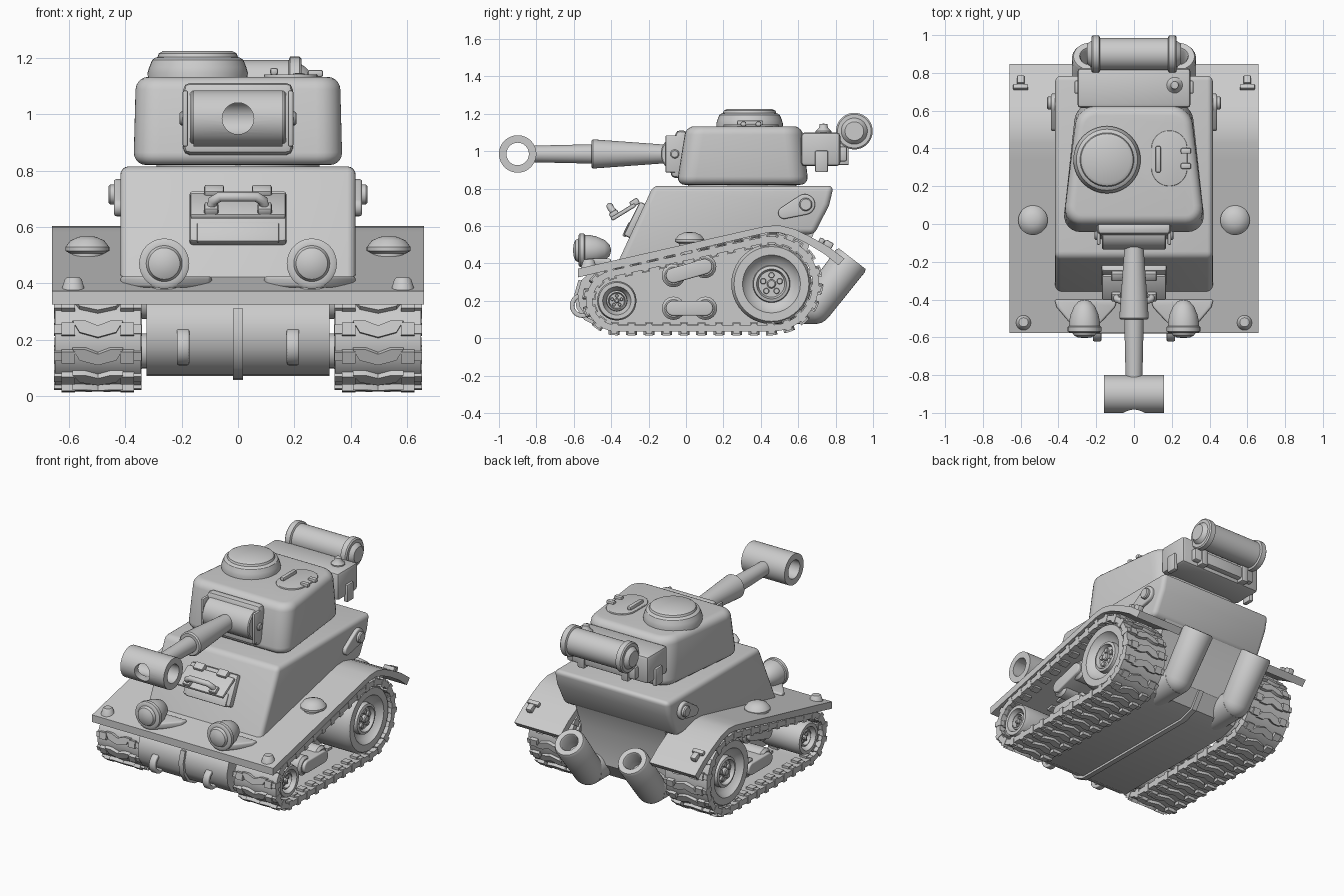
import bpy, bmesh
from math import pi, sin, cos, acos, atan2
from mathutils import Vector, Matrix, Euler

if "Cube" in bpy.data.objects:
    bpy.data.objects.remove(bpy.data.objects["Cube"])

YZ = Matrix(((0, 0, 1, 0), (1, 0, 0, 0), (0, 1, 0, 0), (0, 0, 0, 1)))  # (u,v,w) -> (w,u,v)
X, Y, Z = Vector((1, 0, 0)), Vector((0, 1, 0)), Vector((0, 0, 1))

def bevel(bm, w, seg=3, test=lambda e: True):
    es = [e for e in bm.edges if len(e.link_faces) == 2 and e.calc_face_angle() > .5 and test(e)]
    bmesh.ops.bevel(bm, geom=es, offset=w, segments=seg, profile=.5, affect='EDGES', clamp_overlap=True)

def finish(name, bm, mirror=False, bev=0, seg=3):
    bmesh.ops.recalc_face_normals(bm, faces=bm.faces[:])
    if bev:
        bevel(bm, bev, seg)
    me = bpy.data.meshes.new(name)
    bm.to_mesh(me)
    bm.free()
    ob = bpy.data.objects.new(name, me)
    bpy.context.collection.objects.link(ob)
    if mirror:
        ob.modifiers.new("mirror", 'MIRROR')
    return ob

def add_prism(bm, pts, a, b, M=YZ):
    lo = [bm.verts.new(M @ Vector((p[0], p[1], a))) for p in pts]
    hi = [bm.verts.new(M @ Vector((p[0], p[1], b))) for p in pts]
    bm.faces.new(lo)
    bm.faces.new(hi)
    for i in range(len(pts)):
        j = (i + 1) % len(pts)
        bm.faces.new((lo[i], lo[j], hi[j], hi[i]))

def prism(name, pts, a, b, M=YZ, **kw):
    bm = bmesh.new()
    add_prism(bm, pts, a, b, M)
    return finish(name, bm, **kw)

def box(name, loc, size, rx=0, bev=.008, rz=0, **kw):
    bm = bmesh.new()
    bmesh.ops.create_cube(bm, size=1, matrix=Matrix.LocRotScale(Vector(loc), Euler((rx, 0, rz)), Vector(size)))
    return finish(name, bm, bev=bev, seg=2, **kw)

def lathe(name, prof, o, axis, seg=36, ring=False, squash=None, **kw):
    M = Matrix.Translation(o) @ Vector(axis).to_track_quat('Z', 'Y').to_matrix().to_4x4()
    bm = bmesh.new()
    rows = [[bm.verts.new(M @ Vector((r * cos(2 * pi * k / seg), r * sin(2 * pi * k / seg), h)))
             for k in range(seg)] for r, h in prof]
    for i in range(len(rows) if ring else len(rows) - 1):
        A, B = rows[i], rows[(i + 1) % len(rows)]
        for k in range(seg):
            m = (k + 1) % seg
            bm.faces.new((A[k], A[m], B[m], B[k]))
    bmesh.ops.remove_doubles(bm, verts=bm.verts[:], dist=1e-5)
    return finish(name, bm, **kw)

def cyl(name, o, axis, r, h, r2=None, c=.006, seg=32, **kw):
    r2 = r if r2 is None else r2
    return lathe(name, [(0, 0), (r - c, 0), (r, c), (r2, h - c), (r2 - c, h), (0, h)], o, axis, seg, **kw)

def tube(name, pts, r, res=3):
    cu = bpy.data.curves.new(name, 'CURVE')
    cu.dimensions, cu.bevel_depth, cu.bevel_resolution, cu.use_fill_caps = '3D', r, res, True
    sp = cu.splines.new('POLY')
    sp.points.add(len(pts) - 1)
    for p, q in zip(sp.points, pts):
        p.co = (*q, 1)
    ob = bpy.data.objects.new(name, cu)
    bpy.context.collection.objects.link(ob)

def loop(c1, r1, c2, r2, n=16):
    """Outline of a belt round two circles, counter-clockwise."""
    c1, c2 = Vector(c1), Vector(c2)
    d = c2 - c1
    th, be = atan2(d.y, d.x), acos((r1 - r2) / d.length)
    arc = lambda c, r, a, b: [c + r * Vector((cos(a + (b - a) * i / n), sin(a + (b - a) * i / n))) for i in range(n + 1)]
    return arc(c2, r2, th - be, th + be) + arc(c1, r1, th + be, th + 2 * pi - be)

def resample(pts, n):
    """Evenly spaced (position, tangent) along a closed outline."""
    segs = [(p, pts[(i + 1) % len(pts)] - p) for i, p in enumerate(pts)]
    total, out, acc, k = sum(s[1].length for s in segs), [], 0, 0
    for i in range(n):
        s = total * i / n
        while acc + segs[k][1].length < s:
            acc += segs[k][1].length
            k += 1
        t = segs[k][1].normalized()
        out.append((segs[k][0] + t * (s - acc), t))
    return out

# Hull
prism("upper_hull", [(-.385, .36), (-.175, .815), (.79, .815), (.765, .71), (.685, .555), (.45, .555)],
      -.418, .418, bev=.03, seg=4)
tub = [(-.5, .36), (-.56, .31), (-.58, .24), (-.57, .17), (-.53, .11), (-.46, .075), (.46, .07), (.56, .1),
       (.63, .2), (.63, .42), (.69, .58), (.3, .58), (-.3, .4)]
prism("lower_hull", tub, -.325, .325)
prism("hull_seam", [(.06 + (y - .06) * 1.025, .3 + (z - .3) * 1.06) for y, z in tub[1:9]], -.017, .017)
lathe("tow_ring", [(.042, -.022), (.066, -.022), (.066, .022), (.042, .022)], (.195, -.555, .175), X,
      ring=True, mirror=True, bev=.006)

# Fenders
top = [(-.577, .372), (.34, .58), (.43, .6), (.5, .603), (.58, .583), (.66, .545), (.76, .49), (.847, .425)]
under = [(.815, .39), (.74, .45), (.64, .51), (.56, .548), (.49, .566), (.43, .563), (.35, .545), (-.577, .325)]
prism("fender", top + under, .325, .66, mirror=True)
prism("front_plate", [(-.577, .372), (-.3, .435), (-.3, .388), (-.577, .325)], -.33, .33)
lathe("fender_cap", [(0, -.06), (.055, -.06), (.058, -.005), (.078, .005), (.078, .018), (.06, .042), (.03, .055), (0, .058)],
      (.535, .02, .51), Z, mirror=True)
cyl("fender_bolt", (.585, -.52, .37), Z, .042, .05, .03, mirror=True)
box("rear_clip", (.6, .725, .52), (.08, .03, .03), -.5, mirror=True)
box("rear_clip_stem", (.6, .76, .5), (.04, .05, .04), -.5, mirror=True)

# Tracks
F, R = (-.37, .2), (.457, .29)
bm = bmesh.new()
rows = []
for p, t in resample(loop(F, .165, R, .255), 96):
    n = Vector((t.y, -t.x))
    q = p - n * .035
    rows.append([bm.verts.new(v) for v in ((.345, *p), (.65, *p), (.65, *q), (.345, *q))])
for i in range(96):
    A, B = rows[i], rows[(i + 1) % 96]
    for k in range(4):
        m = (k + 1) % 4
        bm.faces.new((A[k], A[m], B[m], B[k]))
finish("track_belt", bm, mirror=True)
bm = bmesh.new()
chev = [(-.09, -.03), (-.045, -.03), (0, -.012), (.045, -.03), (.09, -.03), (.065, .012), (0, .03), (-.065, .012)]
for p, t in resample(loop(F, .165, R, .255), 32):
    M = Matrix(((1, 0, 0, .4975), (0, t.x, t.y, p.x), (0, t.y, -t.x, p.y), (0, 0, 0, 1)))
    add_prism(bm, chev, -.01, .018, M)
    for sx in (-.105, .105):
        add_prism(bm, [(sx - .024, -.022), (sx + .024, -.022), (sx + .024, .022), (sx - .024, .022)], -.05, .02, M)
    for sx in (-.14, .14):
        add_prism(bm, [(sx - .015, -.016), (sx + .015, -.016), (sx + .015, .016), (sx - .015, .016)], -.045, .012, M)
finish("track_links", bm, mirror=True)

# Wheels and suspension
def wheel(name, c, r, hub, holes):
    o = (0, *c)
    lathe(name, [(0, .34), (r * .9, .34), (r, .37), (r, .61), (r * .93, .635), (r * .72, .635), (r * .62, .6),
                 (hub * 1.25, .585), (hub * 1.2, .615), (hub, .62), (hub * .88, .595), (0, .595)], o, X, 40, mirror=True)
    for k in range(holes):
        a = 2 * pi * k / holes + pi / 2
        cyl(name + "_lug", (.59, c[0] + hub * .58 * cos(a), c[1] + hub * .58 * sin(a)), X, hub * .2, .02,
            c=.003, seg=12, mirror=True)
    cyl(name + "_cap", (.59, *c), X, hub * .3, .03, seg=16, mirror=True)
wheel("drive_wheel", R, .215, .08, 5)
wheel("idler_wheel", F, .105, .045, 5)
for nm, a, b in (("lower_bogie", (-.067, .16), (.104, .16)), ("upper_bogie", (-.067, .335), (.1, .383))):
    prism(nm + "_arm", loop(a, .04, b, .04), .3, .56, bev=.008, mirror=True)
    for c in (a, b):
        cyl(nm + "_roller", (.3, *c), X, .062, .24, c=.015, mirror=True)

# Side lug plates
prism("side_lug", loop((.525, .67), .032, (.635, .715), .055), .4, .44, bev=.008, mirror=True)
cyl("side_lug_boss", (.43, .64, .715), X, .035, .03, mirror=True)

# Driver hatch
SL = -.455
box("hatch_panel", (0, -.268, .63), (.345, .05, .2), SL, .012)
box("hatch_slot_frame", (0, -.315, .58), (.29, .02, .08), SL, .006)
box("hatch_flap", (0, -.335, .675), (.34, .15, .022), .55)
for s in (-1, 1):
    box("hatch_hinge", (s * .085, -.275, .725), (.07, .05, .035), .55)
    box("handle_foot", (s * .095, -.385, .665), (.05, .05, .03), .55)
tube("hatch_handle", [(-.095, -.375, .66), (-.09, -.4, .692), (-.065, -.408, .707), (.065, -.408, .707),
                      (.09, -.4, .692), (.095, -.375, .66)], .018)

# Headlights
lathe("headlight", [(0, -.16), (.03, -.152), (.055, -.125), (.074, -.08), (.082, -.04), (.083, -.02), (.089, -.015),
                    (.089, .008), (.08, .014), (.064, .014), (.056, .03), (.035, .04), (0, .045)],
      (.262, -.56, .47), -Y, mirror=True)
cyl("headlight_post", (.262, -.5, .37), Z, .05, .07, .035, mirror=True)
prism("headlight_foot", [(.09, -.4), (.1, -.44), (.22, -.57), (.3, -.57), (.41, -.44), (.42, -.4)], .385, .425,
      Matrix.Identity(4), bev=.01, mirror=True)

# Exhausts
e, d = Vector((.23, .69, .168)), Vector((0, .61, .79)).normalized()
dome = [(.092 * cos(a), .092 * sin(a)) for a in [-pi / 2 + pi / 12 * i for i in range(6)]]
lathe("exhaust", dome + [(.092, 0), (.098, .31), (.09, .325), (.058, .325), (.052, .315), (.05, .2), (0, .2)], e, d, mirror=True)
cyl("exhaust_elbow", e, -Y, .092, .22, mirror=True)

# Turret
cyl("turret_ring", (0, .3, .79), Z, .29, .05)
bm = bmesh.new()
add_prism(bm, [(-.382, -.05), (.382, -.05), (.305, .655), (-.305, .655)], .82, 1.133, Matrix.Identity(4))
for v in bm.verts:
    if v.co.z > 1:
        v.co.y += .05 if v.co.y < 0 else -.035
        v.co.x *= .98
bmesh.ops.recalc_face_normals(bm, faces=bm.faces[:])
bevel(bm, .1, 6, lambda e: abs(e.verts[0].co.z - e.verts[1].co.z) > .1)
finish("turret", bm, bev=.045, seg=5)

# Cupola and roof hatch
lathe("cupola", [(0, -.02), (.176, -.02), (.178, .015), (.172, .035), (.162, .06), (.15, .068), (.143, .07),
                 (.138, .083), (.122, .092), (0, .092)], (-.143, .34, 1.133), Z, 40)
prism("roof_hatch", loop((.187, .295), .095, (.187, .4), .095), 1.12, 1.142, Matrix.Identity(4), bev=.004)
box("roof_hatch_grip", (.128, .343, 1.152), (.028, .14, .025))
for y in (.307, .387):
    box("roof_hatch_hinge", (.275, y, 1.145), (.055, .03, .025))

# Gun mantlet and barrel
G = .985
box("mantlet_plate", (0, -.035, .983), (.39, .07, .256), -.12, .025)
cyl("mantlet_roll", (-.17, -.035, G), X, .1, .34)
box("mantlet_cheek", (.187, -.05, G), (.02, .12, .2), 0, mirror=True)
cyl("mantlet_pin", (.19, -.06, G), X, .024, .018, seg=16, mirror=True)
cyl("barrel_sleeve", (0, -.08, G), -Y, .048, .425, .078, c=.008)
cyl("barrel", (0, -.48, G), -Y, .052, .36, .044)
brake = lathe("muzzle_brake", [(.06, -.158), (.1, -.158), (.1, .158), (.06, .158)], (0, -.9, G), X, 48, ring=True)
cut = cyl("muzzle_cutter", (0, -.9, G), -Y, .056, .2)
mod = brake.modifiers.new("bore", 'BOOLEAN')
mod.object, mod.solver = cut, 'EXACT'
bpy.context.view_layer.objects.active = brake
bpy.ops.object.modifier_apply(modifier="bore")
bpy.data.objects.remove(cut)

# Rear stowage box and bedroll
box("stowage_box", (0, .72, 1.01), (.6, .21, .18), 0, .02)
box("stowage_back", (0, .835, .985), (.46, .05, .08), 0, .01)
box("stowage_latch", (.3, .725, .945), (.03, .07, .115), mirror=True)
lathe("stowage_knob", [(0, 0), (.042, 0), (.042, .012), (.024, .03), (.02, .05), (0, .052)], (.215, .735, 1.095), Z, 20)
lathe("bedroll", [(0, -.25), (.05, -.25), (.06, -.24), (.07, -.225), (.09, -.225), (.098, -.218), (.098, -.185), (.086, -.18),
                  (.086, .18), (.098, .185), (.098, .218), (.09, .225), (.07, .225), (.06, .24), (.05, .25), (0, .25)],
      (0, .9, 1.107), X)
box("roll_bracket", (.16, .84, .99), (.05, .06, .13), mirror=True)

# Smooth shading with sharp creases kept
for ob in bpy.data.objects:
    ob.select_set(ob.type == 'MESH')
bpy.context.view_layer.objects.active = brake
bpy.ops.object.shade_smooth_by_angle(angle=.6)
